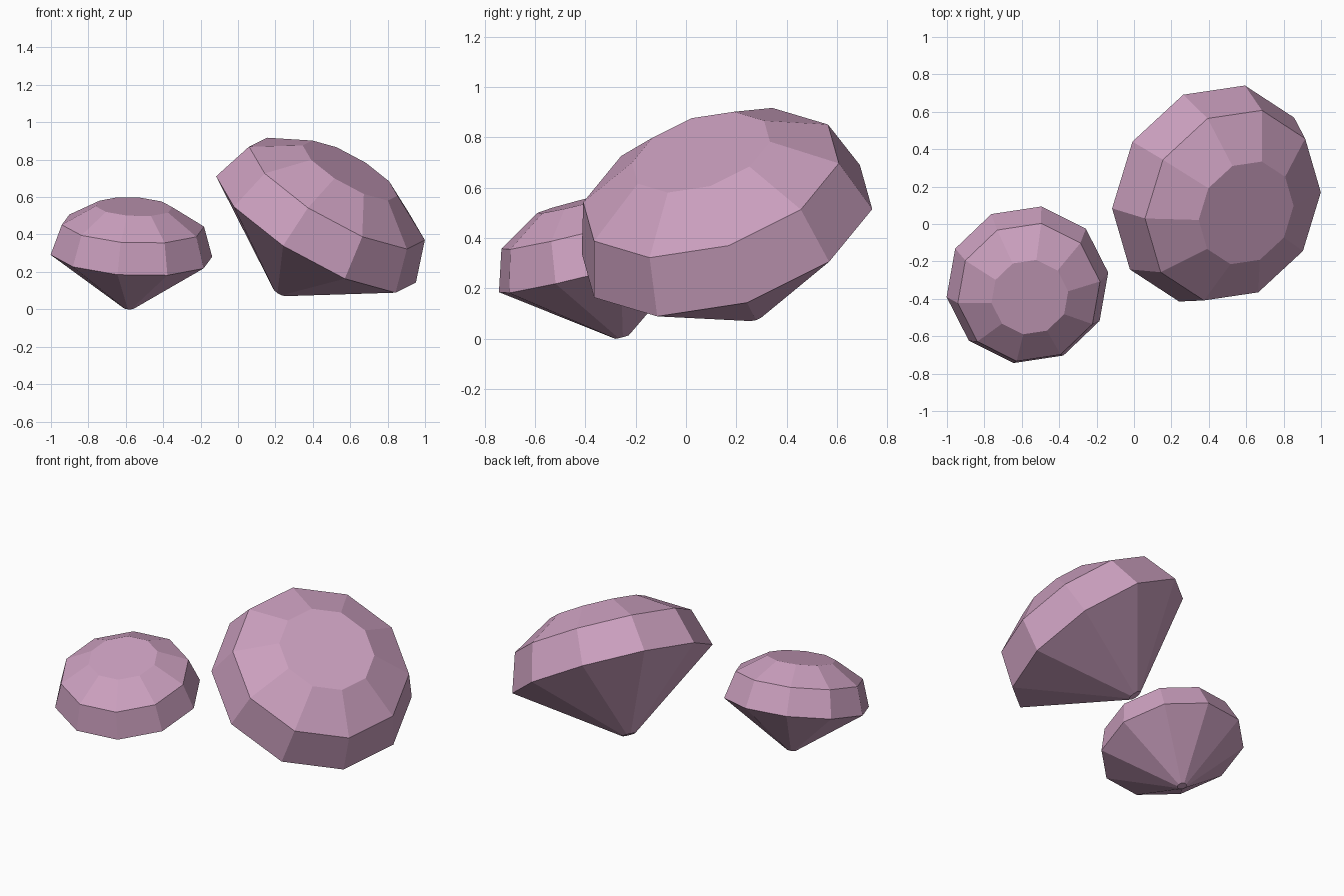
import bpy
import math
from mathutils import Vector

if "Cube" in bpy.data.objects:
    bpy.data.objects.remove(bpy.data.objects["Cube"])

pink = bpy.data.materials.new("dusty pink")
pink.diffuse_color = (0.60, 0.35, 0.52, 1.0)
pink.use_nodes = True
pink.node_tree.nodes["Principled BSDF"].inputs["Base Color"].default_value = pink.diffuse_color

SIDES = 10
# (radius, height) of each ring for a gem of unit girdle radius, bottom to top
PROFILE = [(0.065, -0.66), (1.0, 0.0), (0.88, 0.38), (0.475, 0.62)]


def make_gem(name, centre, radius, axis, corner):
    """Cut gem leaning along axis, with one girdle corner towards corner."""
    centre, axis, corner = Vector(centre), Vector(axis).normalized(), Vector(corner)
    u = (corner - axis * corner.dot(axis)).normalized()
    v = axis.cross(u)
    verts = []
    for r, h in PROFILE:
        for i in range(SIDES):
            a = math.tau * i / SIDES
            verts.append(centre + radius * (axis * h + (u * math.cos(a) + v * math.sin(a)) * r))
    # Closed tip and table, then the facets between the rings
    last = (len(PROFILE) - 1) * SIDES
    faces = [list(reversed(range(SIDES))), list(range(last, last + SIDES))]
    for k in range(0, last, SIDES):
        for i in range(SIDES):
            j = (i + 1) % SIDES
            faces.append([k + i, k + j, k + SIDES + j, k + SIDES + i])
    mesh = bpy.data.meshes.new(name)
    mesh.from_pydata(verts, [], faces)
    mesh.materials.append(pink)
    obj = bpy.data.objects.new(name, mesh)
    bpy.context.collection.objects.link(obj)
    return obj


# Small gem, nodding forward
make_gem("small_gem", (-0.57, -0.325, 0.286), 0.437, (0.05, -0.25, 1.0), (0.065, 0.365, 0.09))
# Large gem, leaning to the front right
make_gem("large_gem", (0.417, 0.163, 0.427), 0.61, (0.483, -0.274, 0.832), (0.47, 0.07, -0.25))
